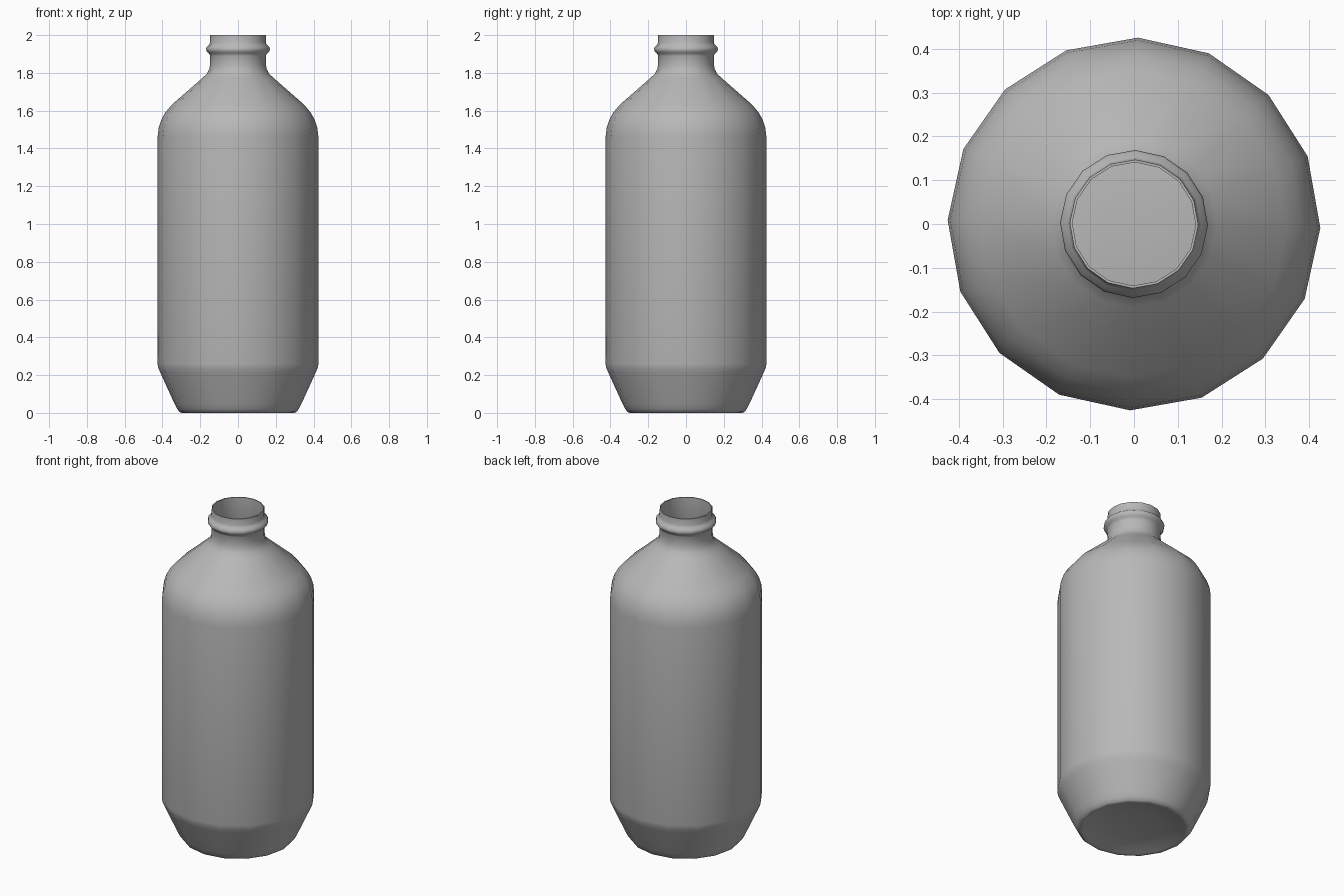
import bpy, bmesh, math

if "Cube" in bpy.data.objects:
    bpy.data.objects.remove(bpy.data.objects["Cube"])

SIDES = 16
TURN = math.radians(-1.2)

# Outer profile (radius, height): pushed-up base, body, shoulder, neck ring, mouth
outer = [
    (0.15, 0.03), (0.24, 0.017), (0.285, 0.003), (0.298, 0.0), (0.31, 0.005),
    (0.323, 0.022), (0.337, 0.05), (0.41, 0.21), (0.421, 0.235), (0.426, 0.26),
    (0.426, 1.46), (0.42, 1.51), (0.405, 1.555), (0.385, 1.59), (0.35, 1.632),
    (0.19, 1.772), (0.165, 1.795), (0.152, 1.82), (0.148, 1.845), (0.148, 1.89),
    (0.153, 1.902), (0.165, 1.912), (0.169, 1.925), (0.165, 1.938),
    (0.153, 1.948), (0.148, 1.96), (0.147, 2.0),
]
# Thin inner wall: plain neck bore, shoulder, body, floor
inner = [
    (0.141, 2.0), (0.141, 1.84), (0.158, 1.793), (0.185, 1.767), (0.345, 1.626),
    (0.398, 1.553), (0.419, 1.46), (0.419, 0.262), (0.404, 0.213),
    (0.33, 0.05), (0.3, 0.012), (0.24, 0.023), (0.15, 0.036),
]

bm = bmesh.new()
rings = []
for r, z in outer + inner:
    rings.append([bm.verts.new((r * math.cos(TURN + math.tau * i / SIDES),
                                r * math.sin(TURN + math.tau * i / SIDES), z))
                  for i in range(SIDES)])

# Walls and rim
for lower, upper in zip(rings, rings[1:]):
    for i in range(SIDES):
        j = (i + 1) % SIDES
        bm.faces.new((lower[i], lower[j], upper[j], upper[i]))

# Base centre and inner floor
base = bm.verts.new((0, 0, 0.036))
floor = bm.verts.new((0, 0, 0.042))
for i in range(SIDES):
    j = (i + 1) % SIDES
    bm.faces.new((base, rings[0][j], rings[0][i]))
    bm.faces.new((floor, rings[-1][i], rings[-1][j]))

mesh = bpy.data.meshes.new("bottle")
bm.to_mesh(mesh)
bm.free()
bottle = bpy.data.objects.new("bottle", mesh)
bpy.context.collection.objects.link(bottle)

# Smooth shading with a sharp rim
bpy.context.view_layer.objects.active = bottle
bottle.select_set(True)
bpy.ops.object.shade_smooth_by_angle(angle=math.radians(60))

# Darker grey surface
grey = bpy.data.materials.new("dark_grey")
grey.diffuse_color = (0.48, 0.48, 0.48, 1)
grey.use_nodes = True
grey.node_tree.nodes["Principled BSDF"].inputs["Base Color"].default_value = grey.diffuse_color
mesh.materials.append(grey)
